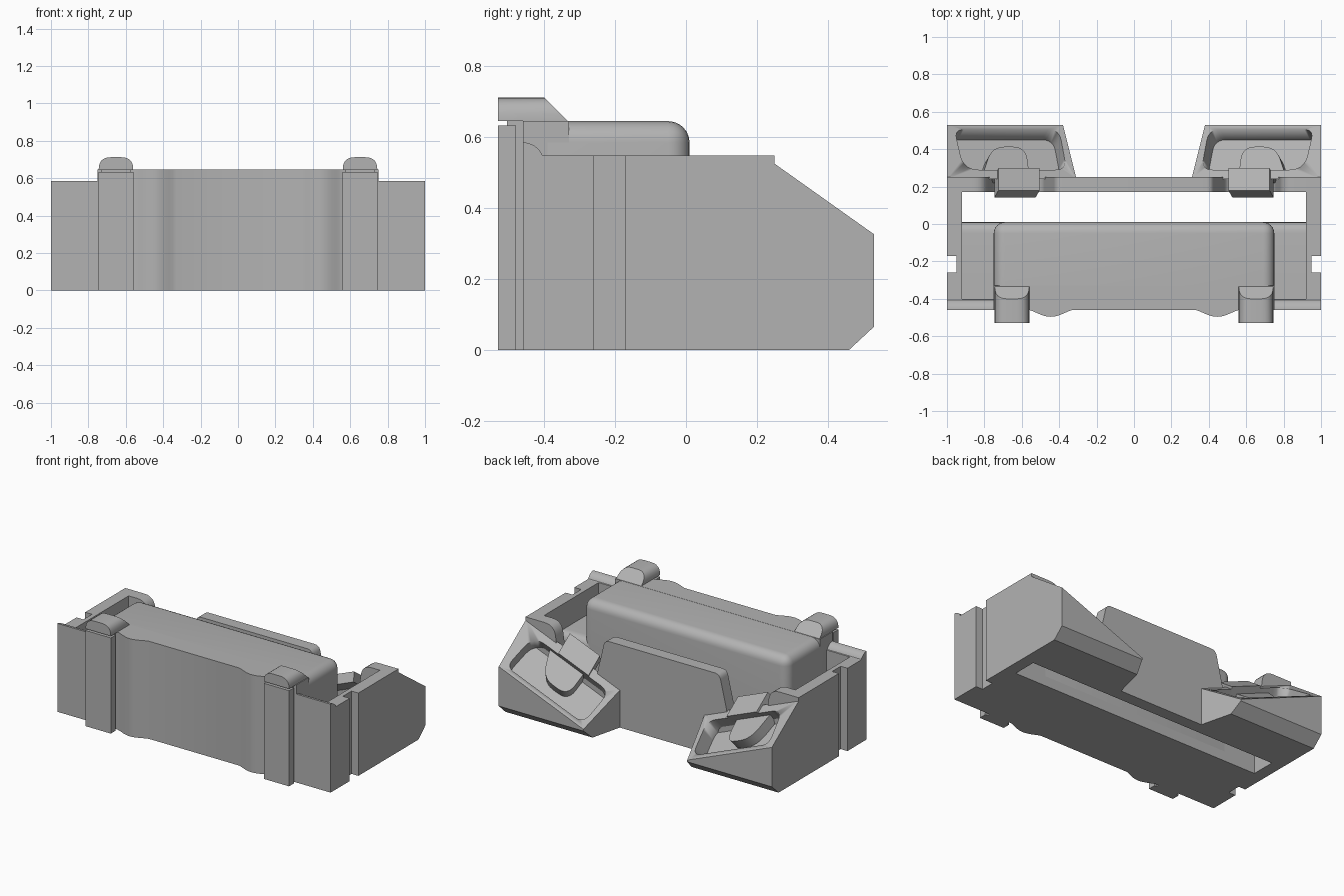
import bpy, bmesh, math
from mathutils import Vector

cube = bpy.data.objects.get("Cube")
if cube:
    bpy.data.objects.remove(cube, do_unlink=True)

grey = bpy.data.materials.new("plain_grey")
grey.use_nodes = True
grey.diffuse_color = (0.45, 0.45, 0.45, 1)
grey.node_tree.nodes["Principled BSDF"].inputs["Base Color"].default_value = grey.diffuse_color


def finish(name, bm, mirror=False, bevel=0.0):
    bmesh.ops.recalc_face_normals(bm, faces=bm.faces)
    mesh = bpy.data.meshes.new(name)
    bm.to_mesh(mesh)
    bm.free()
    ob = bpy.data.objects.new(name, mesh)
    bpy.context.collection.objects.link(ob)
    mesh.materials.append(grey)
    if bevel:
        mod = ob.modifiers.new("round", 'BEVEL')
        mod.width, mod.segments = bevel, 6
    if mirror:
        ob.modifiers.new("mirror", 'MIRROR').use_clip = False
    bpy.ops.object.select_all(action='DESELECT')
    ob.select_set(True)
    bpy.context.view_layer.objects.active = ob
    bpy.ops.object.shade_smooth_by_angle(angle=math.radians(35))
    return ob


def loft(name, lower, upper, **kw):
    bm = bmesh.new()
    a = [bm.verts.new(p) for p in lower]
    b = [bm.verts.new(p) for p in upper]
    n = len(a)
    for i in range(n):
        bm.faces.new((a[i], a[(i + 1) % n], b[(i + 1) % n], b[i]))
    bm.faces.new(a[::-1])
    bm.faces.new(b)
    return finish(name, bm, **kw)


def prism(name, outline, axis, lo, hi, **kw):
    def place(p, d):
        return {'x': (d, p[0], p[1]), 'y': (p[0], d, p[1]), 'z': (p[0], p[1], d)}[axis]
    return loft(name, [place(p, lo) for p in outline], [place(p, hi) for p in outline], **kw)


def rect(x0, x1, y0, y1):
    return [(x0, y0), (x1, y0), (x1, y1), (x0, y1)]


def rounded(corners, radii, steps=6):
    out = []
    for i, c in enumerate(corners):
        c, r = Vector(c), radii[i]
        if not r:
            out.append(tuple(c))
            continue
        p = c + (Vector(corners[i - 1]) - c).normalized() * r
        q = c + (Vector(corners[(i + 1) % len(corners)]) - c).normalized() * r
        for k in range(steps + 1):
            t = k / steps
            out.append(tuple(p * (1 - t) ** 2 + c * 2 * t * (1 - t) + q * t * t))
    return out


def arc(cx, cy, r, a0, a1, steps=8):
    angles = [math.radians(a0 + (a1 - a0) * k / steps) for k in range(steps + 1)]
    return [(cx + r * math.cos(a), cy + r * math.sin(a)) for a in angles]


# Tilted plane shared by the angled pods and everything set into them
def slope_z(x, y):
    return 0.525 + 0.403 * (x - 1) - 0.71 * (y - 0.25)


NORMAL = Vector((-0.403, 0.71, 1)).normalized()


def slope_slab(name, outline, lo, hi, **kw):
    pts = [Vector((x, y, slope_z(x, y))) for x, y in outline]
    return loft(name, [p + NORMAL * lo for p in pts], [p + NORMAL * hi for p in pts], **kw)


# Side walls with vertical grooves
side = [(0.92, -0.46), (1, -0.46), (1, -0.26), (0.95, -0.26), (0.95, -0.17),
        (1, -0.17), (1, 0.25), (0.92, 0.25)]
prism("side_wall", side, 'z', 0, 0.548, mirror=True)

# Front lip with a rounded shoulder
lip = [(-0.46, 0), (-0.40, 0), (-0.40, 0.548)] + arc(-0.46, 0.525, 0.06, 25, 90)
prism("front_lip", lip, 'x', 0.74, 1, mirror=True)

# Lower ledge between the walls
ledge = rounded([(-0.41, 0), (0.01, 0), (0.01, 0.38), (-0.41, 0.38)], [0, 0, 0.06, 0])
prism("lower_ledge", ledge, 'x', -0.92, 0.92)

# Raised cover with rounded top and back edges
bm = bmesh.new()
bmesh.ops.create_cube(bm, size=1)
for v in bm.verts:
    v.co = (v.co.x * 1.5, -0.19 + v.co.y * 0.4, 0.355 + v.co.z * 0.58)
edges = [e for e in bm.edges
         if all(v.co.y > 0 for v in e.verts) and not all(v.co.z < 0.1 for v in e.verts)
         or all(v.co.z > 0.6 for v in e.verts) and abs(e.verts[0].co.x + e.verts[1].co.x) > 1]
bmesh.ops.bevel(bm, geom=edges, offset=0.06, segments=6, profile=0.5, affect='EDGES')
finish("raised_cover", bm)

# Front panel with two shallow rounded bulges
bulge = [(0.33 + 0.23 * k / 12, -0.46 - 0.036 * math.sin(math.pi * k / 12) ** 1.3)
         for k in range(13)]
half = bulge + [(0.75, -0.46), (0.75, -0.33)]
prism("front_panel", half + [(-x, y) for x, y in reversed(half)], 'z', 0, 0.646)

# Clip tabs with necks and rounded hooks on top
prism("tab_plate", rect(0.56, 0.745, -0.53, -0.48), 'z', 0, 0.633, mirror=True)
prism("tab_neck", rect(0.575, 0.73, -0.505, -0.455), 'z', 0, 0.65, mirror=True)
pill = rounded(rect(0.56, 0.745, 0.645, 0.712), [0, 0, 0.065, 0.065])
front = [(x, -0.53, z) for x, z in pill]
back = [(x, -0.40 + (0.712 - z), z) for x, z in pill]
loft("tab_hook", front, back, mirror=True)

# Back wall with a rounded saddle notch behind each pod
notch = rounded([(0.80, 0.548), (0.76, 0.25), (0.49, 0.25), (0.43, 0.548)],
                [0, 0, 0, 0])
top = rounded([(1, 0), (1, 0.548), (0.79, 0.548), (0.75, 0.27), (0.49, 0.25), (0.42, 0.548),
               (0, 0.548), (0, 0)], [0, 0, 0.07, 0.05, 0.05, 0.035, 0, 0])
prism("back_wall", top, 'y', 0.17, 0.25, mirror=True)

# Angled pods, hollowed by a rounded recess
outer = [(1, y, z) for y, z in ((0.24, 0), (0.46, 0), (0.53, 0.065),
                                (0.53, slope_z(1, 0.53)), (0.24, slope_z(1, 0.24)))]
inner = [(x, y, z) for x, y, z in ((0.307, 0.24, 0), (0.362, 0.46, 0), (0.38, 0.53, 0.065),
                                   (0.38, 0.53, slope_z(0.38, 0.53)),
                                   (0.307, 0.24, slope_z(0.307, 0.24)))]
pod = loft("angled_pod", inner, outer)
opening = rounded([(0.36, 0.29), (0.91, 0.29), (0.96, 0.505), (0.40, 0.505)],
                  [0.06, 0.08, 0.05, 0.06])
cutter = slope_slab("recess_cutter", opening, -0.10, 0.06)
cutter.hide_render = True
mod = pod.modifiers.new("recess", 'BOOLEAN')
mod.operation, mod.solver, mod.object = 'DIFFERENCE', 'EXACT', cutter
bpy.context.view_layer.objects.active = pod
bpy.ops.object.modifier_apply(modifier="recess")
bpy.data.objects.remove(cutter, do_unlink=True)
pod.modifiers.new("mirror", 'MIRROR')

# Tongue inside each recess, and the strap that passes over the rim
tongue = rounded([(0.55, 0.28), (0.80, 0.28), (0.75, 0.43), (0.57, 0.43)],
                 [0, 0, 0.07, 0.07])
slope_slab("recess_tongue", tongue, -0.11, -0.03, mirror=True)
slope_slab("rim_strap", rect(0.51, 0.73, 0.17, 0.29), -0.05, 0.015, mirror=True)
